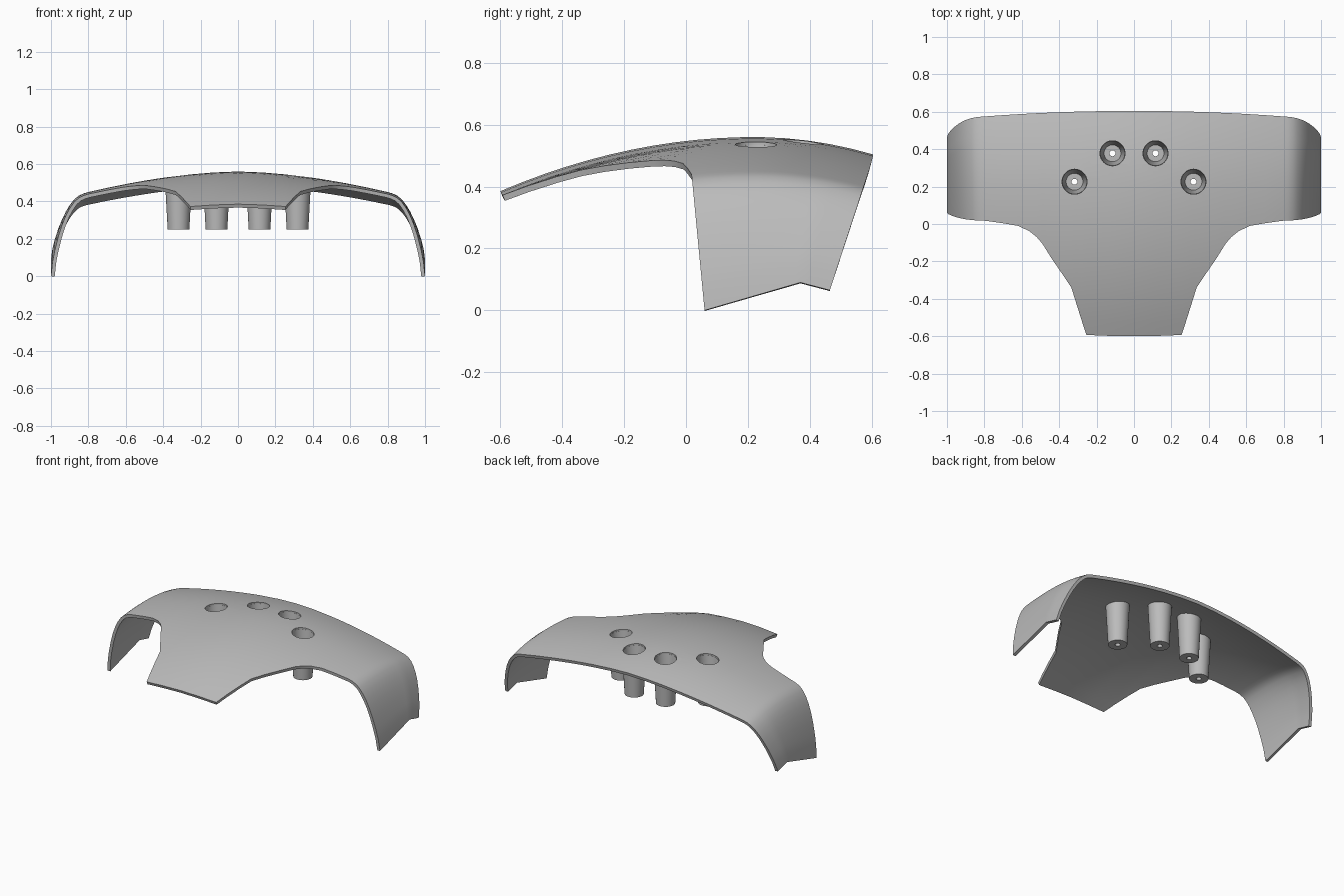
import bpy, bmesh, math

cube = bpy.data.objects.get("Cube")
if cube:
    bpy.data.objects.remove(cube, do_unlink=True)

grey = bpy.data.materials.new("plain grey")
grey.use_nodes = True
COLOUR = (0.5, 0.5, 0.5, 1)
grey.diffuse_color = COLOUR
grey.node_tree.nodes["Principled BSDF"].inputs["Base Color"].default_value = COLOUR

ROWS = 17
THICK = 0.02


def roof(x, y):
    """Height of the outer skin of the crowned top."""
    d = y - 0.22
    return 0.56 - (0.38 if d > 0 else 0.26) * d * d - 0.11 * (abs(x) / 0.8) ** 1.7


def lerp(a, b, t):
    return a + (b - a) * t


def make_object(name, bm):
    mesh = bpy.data.meshes.new(name)
    bm.to_mesh(mesh)
    bm.free()
    mesh.materials.append(grey)
    ob = bpy.data.objects.new(name, mesh)
    bpy.context.scene.collection.objects.link(ob)
    return ob


def activate(ob):
    bpy.ops.object.select_all(action='DESELECT')
    ob.select_set(True)
    bpy.context.view_layer.objects.active = ob


# Front outline of the top (x, y), from the middle of the nose to the side crease
front_edge = [(0, -0.6), (0.13, -0.598), (0.255, -0.593), (0.28, -0.515), (0.31, -0.42),
              (0.335, -0.34), (0.385, -0.265), (0.44, -0.185), (0.49, -0.105),
              (0.52, -0.07), (0.56, -0.038), (0.62, -0.01), (0.7, 0.004), (0.8, 0.018)]
# Side flap section: x against fraction of the drop
flap = [(0.825, 0.018), (0.85, 0.045), (0.875, 0.095), (0.9, 0.175), (0.92, 0.26),
        (0.94, 0.37), (0.96, 0.51), (0.98, 0.69), (0.992, 0.83), (1.0, 1.0)]


def top_column(x, y0):
    y1 = 0.605 - 0.03 * (x / 0.8) ** 2
    ys = [lerp(y0, y1, j / ROWS) for j in range(ROWS + 1)]
    return [(x, y, roof(x, y)) for y in ys]


def flap_column(x, u):
    col = []
    for j in range(ROWS + 1):
        t = j / ROWS
        y_top, y_low = lerp(0.018, 0.575, t), lerp(0.06, 0.465, t)
        kink = 13 / ROWS
        z_low = 0.09 * t / kink if t <= kink else lerp(0.09, 0.065, (t - kink) / (1 - kink))
        col.append((x, lerp(y_top, y_low, u), lerp(roof(0.8, y_top), z_low, u)))
    return col


# Curved shell
half = [top_column(*p) for p in front_edge] + [flap_column(*p) for p in flap]
mirrored = [[(-x, y, z) for x, y, z in col] for col in reversed(half[1:])]
bm = bmesh.new()
grid = [[bm.verts.new(p) for p in col] for col in mirrored + half]
for a, b in zip(grid, grid[1:]):
    for j in range(ROWS):
        bm.faces.new((a[j], b[j], b[j + 1], a[j + 1]))
shell = make_object("shell", bm)
solid = shell.modifiers.new("thickness", 'SOLIDIFY')
solid.thickness = THICK
solid.offset = -1
activate(shell)
bpy.ops.object.modifier_apply(modifier=solid.name)

# Tapered sockets with a pin hole, opened through the shell
SIDES = 40
sockets = {"inner": (0.115, 0.378), "outer": (0.318, 0.226)}
# (radius, height); height None follows the underside of the skin
section = [(0.016, 0.25), (0.058, 0.25), (0.073, None), (0.066, None),
           (0.045, 0.275), (0.016, 0.275)]
parts = [shell]
for label, (sx, sy) in sockets.items():
    for side, sign in (("left", 1), ("right", -1)):
        cx = sx * sign
        bm = bmesh.new()
        rings = []
        for r, z in section:
            ring = []
            for k in range(SIDES):
                a = 2 * math.pi * k / SIDES
                x, y = cx + r * math.cos(a), sy + r * math.sin(a)
                ring.append(bm.verts.new((x, y, roof(x, y) - 0.01 if z is None else z)))
            rings.append(ring)
        for a, b in zip(rings, rings[1:] + rings[:1]):
            for k in range(SIDES):
                n = (k + 1) % SIDES
                bm.faces.new((a[k], a[n], b[n], b[k]))
        bmesh.ops.recalc_face_normals(bm, faces=bm.faces)
        parts.append(make_object(f"{side}_{label}_socket", bm))

        bpy.ops.mesh.primitive_cylinder_add(vertices=SIDES, radius=0.067, depth=0.3,
                                            location=(cx, sy, 0.54))
        cutter = bpy.context.object
        cutter.name = "socket_cutter"
        cutter.hide_render = True
        cut = shell.modifiers.new("opening", 'BOOLEAN')
        cut.operation = 'DIFFERENCE'
        cut.object = cutter
        activate(shell)
        bpy.ops.object.modifier_apply(modifier=cut.name)
        bpy.data.objects.remove(cutter, do_unlink=True)

for ob in parts:
    activate(ob)
    bpy.ops.object.shade_smooth_by_angle(angle=math.radians(30))
